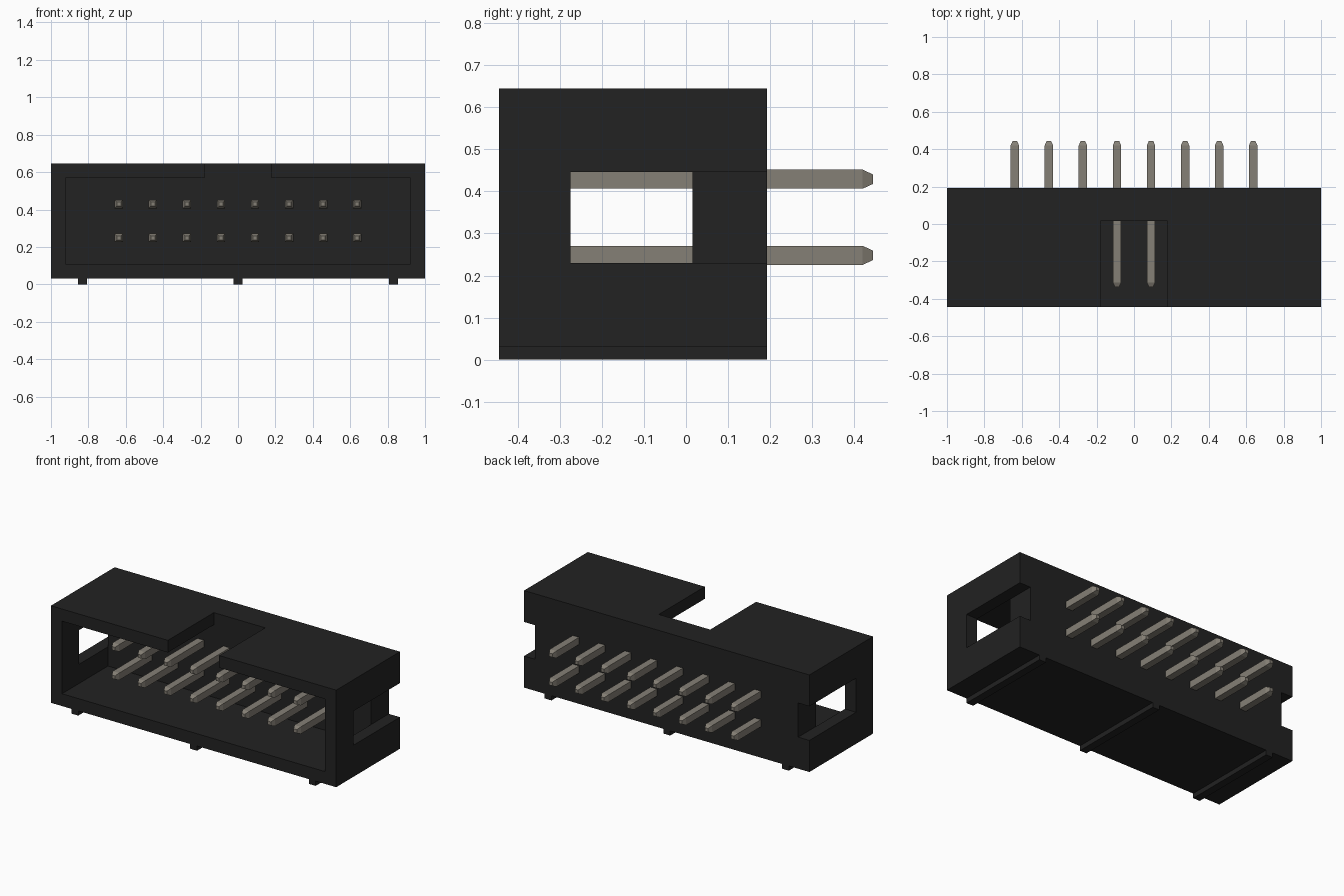
import bpy, bmesh

if "Cube" in bpy.data.objects:
    bpy.data.objects.remove(bpy.data.objects["Cube"])

def material(name, color):
    m = bpy.data.materials.new(name)
    m.diffuse_color = (*color, 1)
    m.use_nodes = True
    m.node_tree.nodes["Principled BSDF"].inputs["Base Color"].default_value = m.diffuse_color
    return m

BLACK = material("black_plastic", (0.016, 0.016, 0.016))
METAL = material("pin_metal", (0.235, 0.215, 0.18))

def finish(name, bm, mat=None):
    bmesh.ops.recalc_face_normals(bm, faces=bm.faces)
    me = bpy.data.meshes.new(name)
    bm.to_mesh(me)
    bm.free()
    ob = bpy.data.objects.new(name, me)
    bpy.context.collection.objects.link(ob)
    if mat:
        me.materials.append(mat)
    return ob

def box(name, x, y, z, mat=None):
    """Box from (min, max) pairs on each axis."""
    bm = bmesh.new()
    bmesh.ops.create_cube(bm, size=1)
    for v in bm.verts:
        v.co = [r[0] if c < 0 else r[1] for c, r in zip(v.co, (x, y, z))]
    return finish(name, bm, mat)

def cut(target, cutter):
    mod = target.modifiers.new("cut", 'BOOLEAN')
    mod.operation = 'DIFFERENCE'
    mod.solver = 'EXACT'
    mod.object = cutter
    bpy.context.view_layer.objects.active = target
    bpy.ops.object.modifier_apply(modifier=mod.name)
    bpy.data.objects.remove(cutter)

FRONT, BACK = -0.445, 0.193
INNER_X, INNER_Y = 0.922, 0.015

# Shroud: block with front cavity, key notch in the top, side windows
shroud = box("shroud", (-1, 1), (FRONT, BACK), (0.03, 0.645), BLACK)
cut(shroud, box("cavity", (-INNER_X, INNER_X), (-0.6, INNER_Y), (0.108, 0.568)))
cut(shroud, box("key_notch", (-0.18, 0.18), (-0.6, INNER_Y), (0.5, 0.8)))
for s in (-1, 1):
    xs = sorted((s * INNER_X, s * 1.2))
    cut(shroud, box("side_window", xs, (-0.274, 0.4), (0.23, 0.446)))

# Standoff ribs under the body
for i, x in enumerate((-0.832, 0, 0.832)):
    box(f"standoff_rib_{i + 1}", (x - 0.024, x + 0.024), (FRONT, BACK), (0, 0.03), BLACK)

# Square pins with tapered tips, passing through the back wall
def pin(name, x, z):
    bm = bmesh.new()
    rings = []
    for y, r in ((-0.337, 0.011), (-0.312, 0.0225), (0.42, 0.0225), (0.445, 0.011)):
        rings.append([bm.verts.new((x + a * r, y, z + b * r))
                      for a, b in ((-1, -1), (1, -1), (1, 1), (-1, 1))])
    for p, q in zip(rings, rings[1:]):
        for k in range(4):
            j = (k + 1) % 4
            bm.faces.new((p[k], p[j], q[j], q[k]))
    bm.faces.new(rings[0])
    bm.faces.new(rings[-1])
    finish(name, bm, METAL)

for row, z in (("lower", 0.248), ("upper", 0.429)):
    for i in range(8):
        pin(f"{row}_pin_{i + 1}", (i - 3.5) * 0.182, z)
